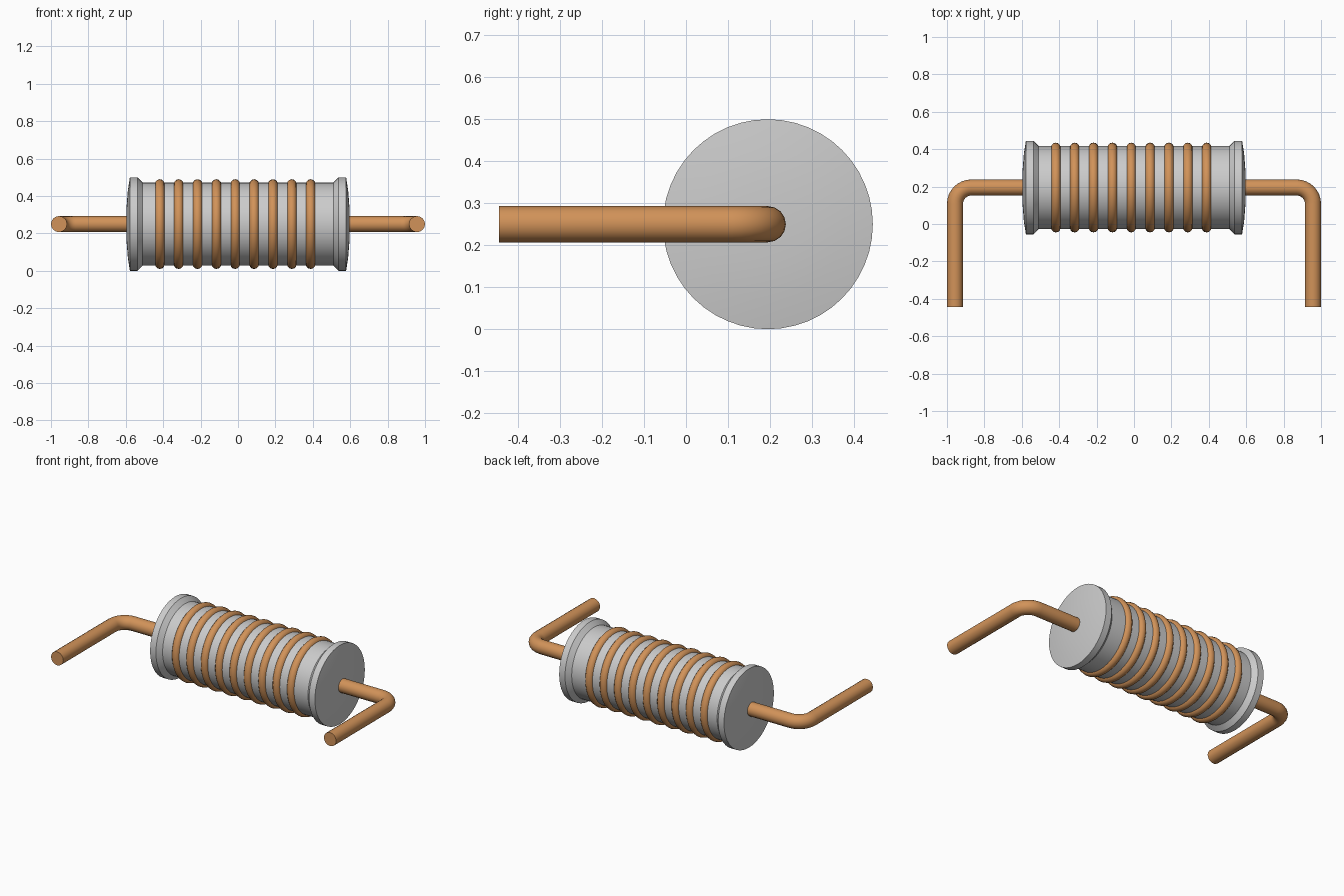
import bpy, bmesh
from math import pi, sin, cos, radians

if "Cube" in bpy.data.objects:
    bpy.data.objects.remove(bpy.data.objects["Cube"])

CY, CZ = 0.195, 0.25   # coil axis runs along x through this point

copper = bpy.data.materials.new("copper")
copper.diffuse_color = (0.64, 0.29, 0.1, 1)
copper.use_nodes = True
copper.node_tree.nodes["Principled BSDF"].inputs["Base Color"].default_value = copper.diffuse_color


def smooth(obj, angle=30):
    bpy.ops.object.select_all(action='DESELECT')
    bpy.context.view_layer.objects.active = obj
    obj.select_set(True)
    bpy.ops.object.shade_smooth_by_angle(angle=radians(angle))


# Bobbin: spool profile (x, radius) revolved around the x axis
half = [(0.51, 0.222), (0.537, 0.25), (0.578, 0.25),
        (0.589, 0.18), (0.596, 0.09), (0.598, 0.0)]
profile = [(-x, r) for x, r in reversed(half)] + half
bm = bmesh.new()
verts = [bm.verts.new((x, 0, r)) for x, r in profile]
edges = [bm.edges.new(pair) for pair in zip(verts, verts[1:])]
bmesh.ops.spin(bm, geom=verts + edges, cent=(0, 0, 0), axis=(1, 0, 0),
               angle=2 * pi, steps=48, use_merge=True)
bmesh.ops.remove_doubles(bm, verts=bm.verts, dist=1e-5)
bmesh.ops.recalc_face_normals(bm, faces=bm.faces)
mesh = bpy.data.meshes.new("bobbin")
bm.to_mesh(mesh)
bm.free()
bobbin = bpy.data.objects.new("bobbin", mesh)
bpy.context.collection.objects.link(bobbin)
bobbin.location = (0, CY, CZ)
smooth(bobbin)

# Wire windings
for i in range(9):
    bpy.ops.mesh.primitive_torus_add(
        location=(-0.418 + 0.1008 * i, CY, CZ), rotation=(0, pi / 2, 0),
        major_radius=0.214, minor_radius=0.026,
        major_segments=48, minor_segments=12)
    ring = bpy.context.object
    ring.name = f"winding_{i + 1}"
    ring.data.materials.append(copper)
    smooth(ring, 40)


# Bent leads, swept along a path with a rounded corner
def lead(name, side):
    bend, xc = 0.087, 0.957
    path = [(0.56, CY)]
    for k in range(9):
        a = pi / 2 * (1 - k / 8)
        path.append((xc - bend + bend * cos(a), CY - bend + bend * sin(a)))
    path.append((xc, -0.445))
    curve = bpy.data.curves.new(name, 'CURVE')
    curve.dimensions = '3D'
    curve.bevel_depth = 0.043
    curve.bevel_resolution = 6
    curve.use_fill_caps = True
    spline = curve.splines.new('POLY')
    spline.points.add(len(path) - 1)
    for p, (x, y) in zip(spline.points, path):
        p.co = (side * x, y, CZ, 1)
    curve.materials.append(copper)
    obj = bpy.data.objects.new(name, curve)
    bpy.context.collection.objects.link(obj)
    bpy.ops.object.select_all(action='DESELECT')
    bpy.context.view_layer.objects.active = obj
    obj.select_set(True)
    bpy.ops.object.convert(target='MESH')
    smooth(bpy.context.object, 40)


lead("left_lead", -1)
lead("right_lead", 1)
